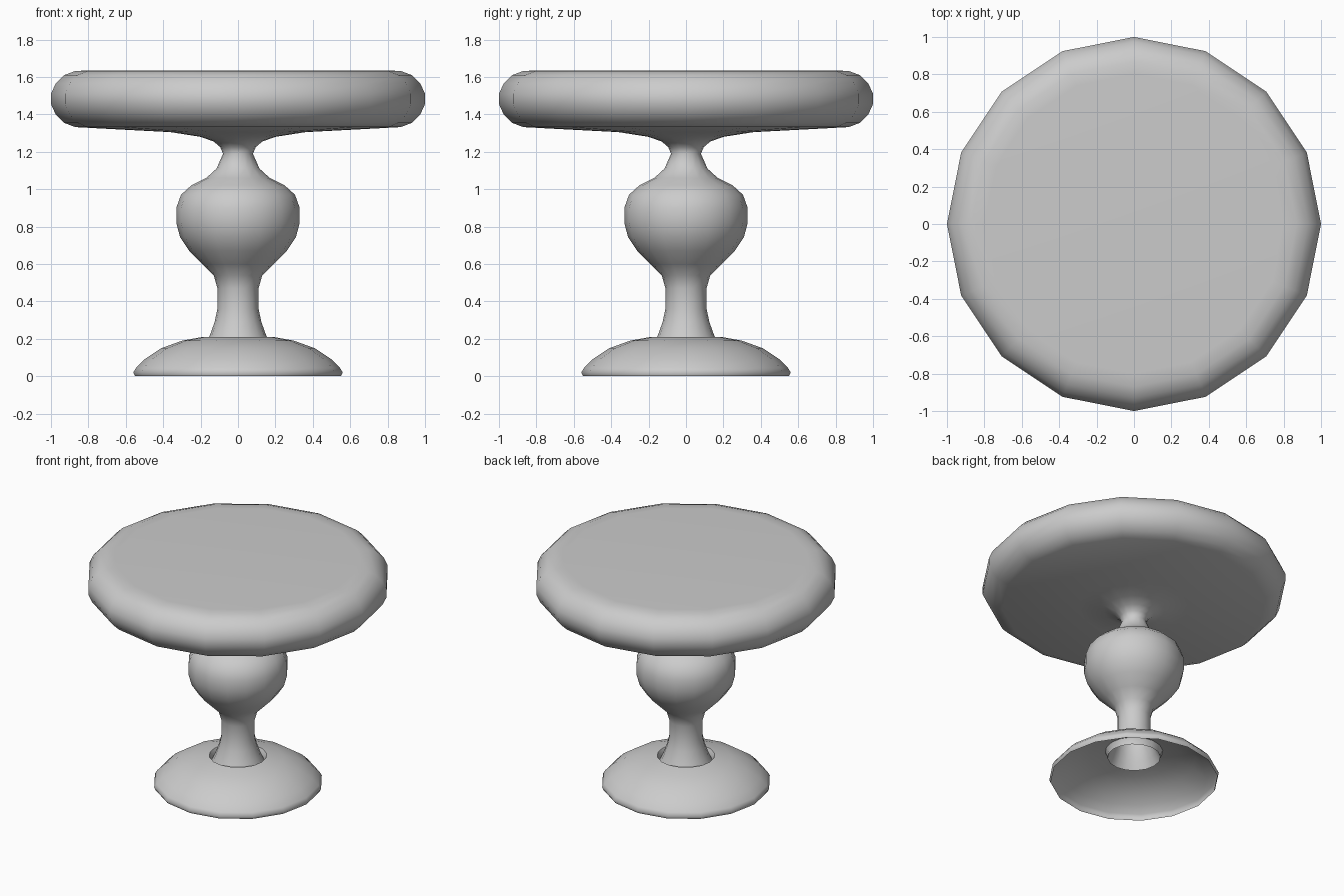
import bpy, bmesh
from math import cos, sin, pi

if "Cube" in bpy.data.objects:
    bpy.data.objects.remove(bpy.data.objects["Cube"])

SIDES = 16


def lathe(name, profile, cap_top=False):
    """Revolve (radius, z) points, listed bottom to top, around the z axis."""
    bm = bmesh.new()
    rings = [[bm.verts.new((r * cos(2 * pi * k / SIDES), r * sin(2 * pi * k / SIDES), z))
              for k in range(SIDES)] for r, z in profile]
    for a, b in zip(rings, rings[1:]):
        for k in range(SIDES):
            n = (k + 1) % SIDES
            bm.faces.new((a[k], a[n], b[n], b[k]))
    if cap_top:
        bm.faces.new(rings[-1])
    mesh = bpy.data.meshes.new(name)
    bm.to_mesh(mesh)
    bm.free()
    obj = bpy.data.objects.new(name, mesh)
    bpy.context.collection.objects.link(obj)
    bpy.ops.object.select_all(action='DESELECT')
    obj.select_set(True)
    bpy.context.view_layer.objects.active = obj
    bpy.ops.object.shade_smooth_by_angle(angle=1.1)
    return obj


# Hollow domed foot, its top hole curling down into a well around the stem
lathe("domed_foot", [
    (0.55, 0.0), (0.56, 0.02), (0.545, 0.045), (0.50, 0.09), (0.41, 0.15),
    (0.30, 0.19), (0.19, 0.21), (0.18, 0.19), (0.175, 0.165)])

# Turned column flowing into the round tabletop, open at the bottom
lathe("column_and_tabletop", [
    (0.175, 0.165), (0.15, 0.22), (0.125, 0.29), (0.11, 0.36), (0.11, 0.47),
    (0.13, 0.54), (0.19, 0.60), (0.26, 0.67), (0.31, 0.745), (0.33, 0.82),
    (0.33, 0.90), (0.305, 0.97), (0.25, 1.02), (0.17, 1.06), (0.115, 1.11),
    (0.08, 1.19), (0.095, 1.225), (0.13, 1.255), (0.20, 1.28), (0.36, 1.305),
    (0.87, 1.332), (0.93, 1.355), (0.975, 1.40), (1.0, 1.455), (1.0, 1.51),
    (0.975, 1.565), (0.93, 1.61), (0.87, 1.632), (0.80, 1.635)], cap_top=True)
